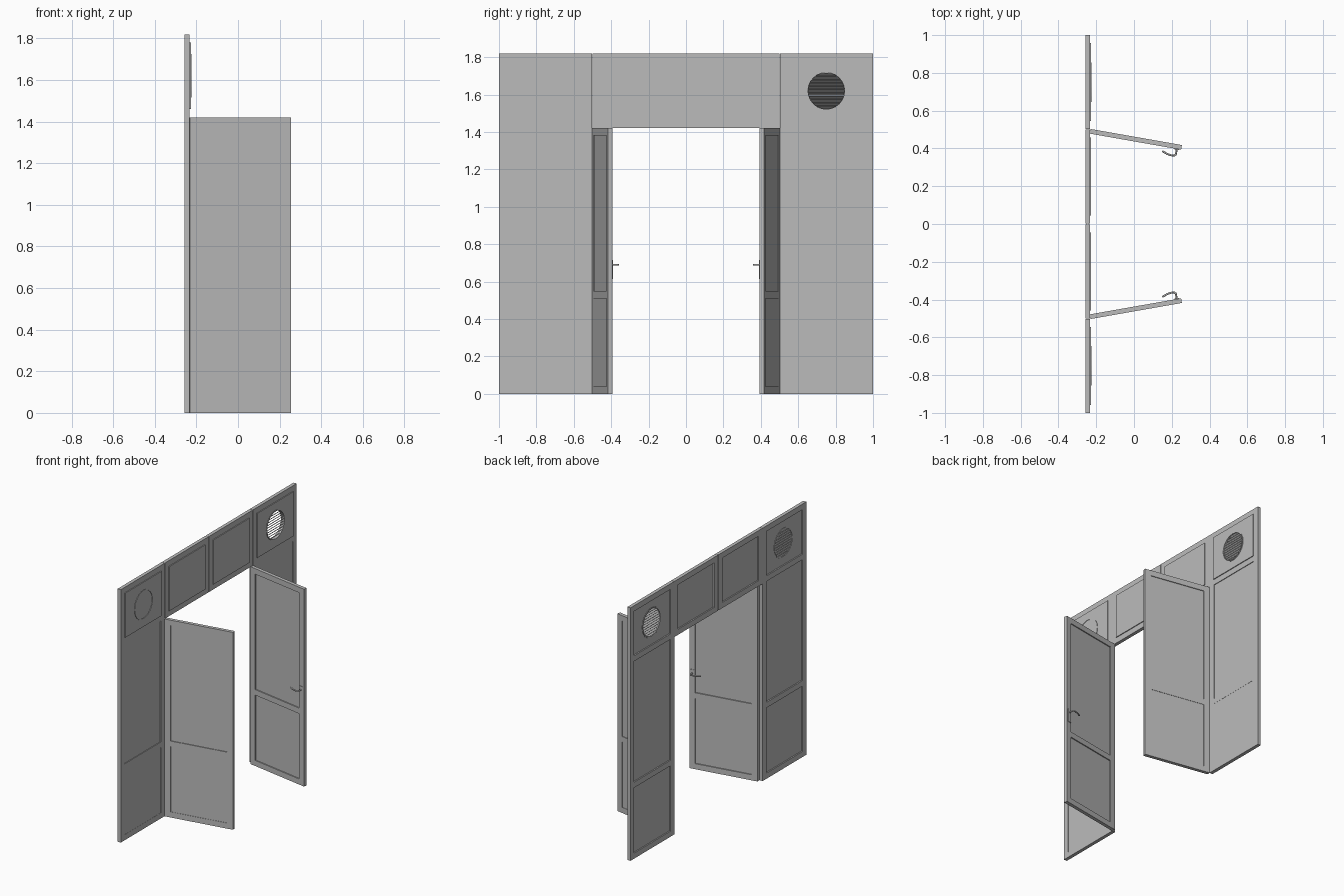
import bpy, bmesh, math
from mathutils import Matrix, Vector

cube = bpy.data.objects.get("Cube")
if cube:
    bpy.data.objects.remove(cube, do_unlink=True)

grey = bpy.data.materials.new("light_grey")
grey.use_nodes = True
colour = (0.5, 0.5, 0.5, 1)
grey.diffuse_color = colour
grey.node_tree.nodes["Principled BSDF"].inputs["Base Color"].default_value = colour

RAIL = 0.043           # width of stiles and rails
BACK, FRONT = -0.258, -0.233   # wall thickness in x
HEIGHT, HEAD = 1.82, 1.42


def finish(name, bm, matrix):
    bm.transform(matrix)
    bmesh.ops.recalc_face_normals(bm, faces=bm.faces)
    mesh = bpy.data.meshes.new(name)
    bm.to_mesh(mesh)
    bm.free()
    mesh.materials.append(grey)
    ob = bpy.data.objects.new(name, mesh)
    bpy.context.collection.objects.link(ob)
    return ob


def boxes(name, spans, matrix=Matrix()):
    """One object from boxes given as (low corner, high corner)."""
    bm = bmesh.new()
    for low, high in spans:
        a, b = Vector(low), Vector(high)
        bmesh.ops.create_cube(bm, size=1, matrix=Matrix.Translation((a + b) / 2)
                              @ Matrix.Diagonal((*(b - a), 1)))
    return finish(name, bm, matrix)


def frame(name, y0, y1, rails, x0, x1, matrix):
    """Two stiles with rails between them; rails are (z low, z high)."""
    z0, z1 = rails[0][0], rails[-1][1]
    spans = [((x0, y0, z0), (x1, y0 + RAIL, z1)), ((x0, y1 - RAIL, z0), (x1, y1, z1))]
    spans += [((x0, y0 + RAIL, a), (x1, y1 - RAIL, b)) for a, b in rails]
    return boxes(name, spans, matrix)


def infill(name, y0, y1, z0, z1, x0, x1, matrix):
    return boxes(name, [((x0, y0 + RAIL, z0), (x1, y1 - RAIL, z1))], matrix)


def vent(side, panel, matrix):
    """Round hole through the panel, with a ring and sloping slats in it."""
    radius, cy, cz = 0.105, 0.75, 1.62
    place = matrix @ Matrix.Translation((-0.239, cy, cz))
    turn = Matrix.Rotation(math.pi / 2, 4, 'Y')
    bm = bmesh.new()
    bmesh.ops.create_cone(bm, cap_ends=True, segments=24, radius1=radius,
                          radius2=radius, depth=0.1, matrix=turn)
    cutter = finish("vent_cutter", bm, place)
    cutter.hide_render = True
    mod = panel.modifiers.new("vent_hole", 'BOOLEAN')
    mod.operation, mod.object, mod.solver = 'DIFFERENCE', cutter, 'EXACT'
    bpy.context.view_layer.objects.active = panel
    bpy.ops.object.modifier_apply(modifier=mod.name)
    bpy.data.objects.remove(cutter, do_unlink=True)

    # Ring: a short tube with wall thickness
    bm = bmesh.new()
    loops = []
    for r, x in ((radius, -0.013), (radius, 0.015), (radius - 0.007, 0.015), (radius - 0.007, -0.013)):
        loops.append([bm.verts.new((x, r * math.cos(t * math.tau / 24), r * math.sin(t * math.tau / 24)))
                      for t in range(24)])
    for k in range(4):
        a, b = loops[k], loops[(k + 1) % 4]
        for i in range(24):
            j = (i + 1) % 24
            bm.faces.new((a[i], a[j], b[j], b[i]))
    finish(side + "_vent_ring", bm, place)

    # Slats, high at the front and low at the back
    bm = bmesh.new()
    count = 11
    for k in range(count):
        z = (k - (count - 1) / 2) * 0.0175
        half = math.sqrt(radius ** 2 - z ** 2) - 0.003
        bmesh.ops.create_cube(bm, size=1, matrix=Matrix.Translation((0, 0, z))
                              @ Matrix.Rotation(math.radians(-35), 4, 'Y')
                              @ Matrix.Diagonal((0.026, 2 * half, 0.003, 1)))
    finish(side + "_vent_slats", bm, place)


def door(side, mirror):
    """Open leaf; built along +y from its hinge, -x being the handle face."""
    swing = math.radians(-100)
    place = mirror @ Matrix.Translation((-0.233, 0.491, 0)) @ Matrix.Rotation(swing, 4, 'Z')
    # Local x points to the handle face after this turn, so flip it
    place = place @ Matrix.Rotation(math.pi, 4, 'Z') @ Matrix.Scale(-1, 4, (0, 1, 0))
    length, t = 0.492, 0.0125
    place = mirror @ Matrix.Translation((-0.233, 0.491, 0)) @ Matrix.Rotation(math.radians(-10), 4, 'Z')
    # Local x runs along the leaf and y across it; swap for the frame helper
    swap = Matrix(((0, 1, 0, 0), (1, 0, 0, 0), (0, 0, 1, 0), (0, 0, 0, 1)))
    leaf = place @ swap
    frame(side + "_door_frame", 0, length, [(0, 0.04), (0.51, 0.55), (1.38, HEAD)], -t, t, leaf)
    infill(side + "_door_upper_panel", 0, length, 0.55, 1.38, -0.005, 0.007, leaf)
    infill(side + "_door_lower_panel", 0, length, 0.04, 0.51, -0.005, 0.010, leaf)
    boxes(side + "_handle_plate", [((-t - 0.004, 0.457, 0.615), (-t, 0.481, 0.715))], leaf)

    # Lever handle
    curve = bpy.data.curves.new(side + "_handle", 'CURVE')
    curve.dimensions = '3D'
    curve.bevel_depth, curve.bevel_resolution = 0.005, 2
    curve.use_fill_caps = True
    path = [(0.469, -t), (0.469, -0.042), (0.463, -0.049), (0.452, -0.051), (0.425, -0.048), (0.395, -0.037)]
    spline = curve.splines.new('POLY')
    spline.points.add(len(path) - 1)
    for point, (u, w) in zip(spline.points, path):
        point.co = (*(place @ Vector((u, w, 0.69))), 1)
    curve.materials.append(grey)
    bpy.context.collection.objects.link(bpy.data.objects.new(side + "_handle", curve))


for side, sign in (("left", 1), ("right", -1)):
    m = Matrix.Diagonal((1, sign, 1, 1))
    # Fixed side bay
    y0, y1 = 0.502, 1.0
    frame(side + "_bay_frame", y0, y1, [(0, 0.04), (0.51, 0.55), (HEAD, 1.46), (1.78, HEIGHT)], BACK, FRONT, m)
    infill(side + "_bay_lower_panel", y0, y1, 0.04, 0.51, -0.249, FRONT - 0.001, m)
    infill(side + "_bay_middle_panel", y0, y1, 0.55, HEAD, -0.249, FRONT - 0.005, m)
    top = infill(side + "_bay_top_panel", y0, y1, 1.46, 1.78, -0.249, -0.227, m)
    vent(side, top, m)
    # Bay above the doorway
    y0, y1 = 0.003, 0.5
    frame(side + "_overhead_frame", y0, y1, [(HEAD, 1.46), (1.78, HEIGHT)], BACK, FRONT, m)
    infill(side + "_overhead_panel", y0, y1, 1.46, 1.78, -0.249, -0.227, m)
    door(side, m)

# Thin strip behind the joint between the two overhead bays
boxes("centre_joint", [((-0.252, -0.003, HEAD), (-0.239, 0.003, HEIGHT))])
